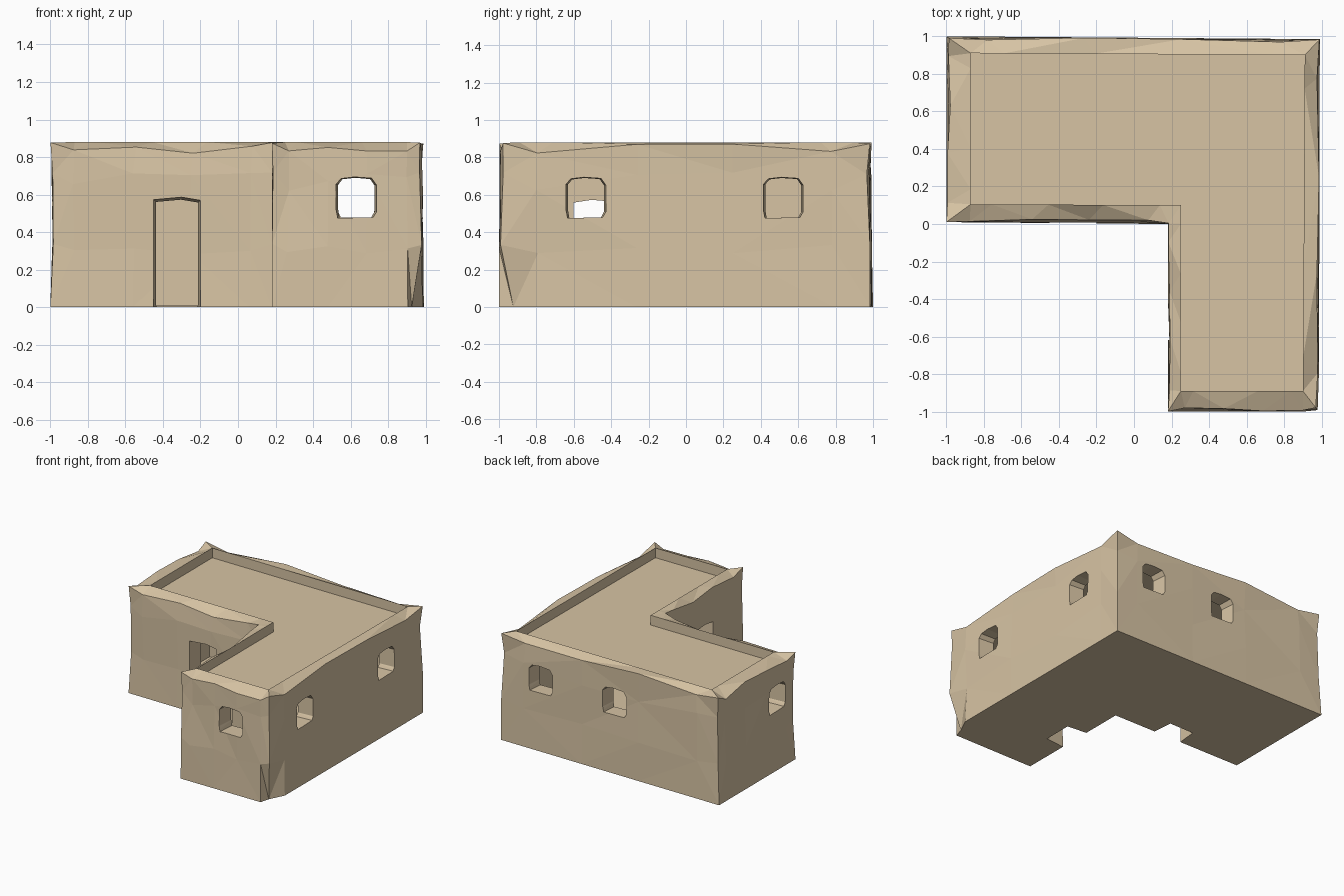
import bpy, bmesh, random
from mathutils import Vector

if "Cube" in bpy.data.objects:
    bpy.data.objects.remove(bpy.data.objects["Cube"])

random.seed(7)
clay = bpy.data.materials.new("clay")
clay.diffuse_color = (0.68, 0.55, 0.37, 1)
clay.use_nodes = True
clay.node_tree.nodes["Principled BSDF"].inputs["Base Color"].default_value = clay.diffuse_color


def loft(name, rings):
    """Closed solid through a stack of matching rings."""
    bm = bmesh.new()
    loops = [[bm.verts.new(p) for p in ring] for ring in rings]
    n = len(loops[0])
    for a, b in zip(loops, loops[1:]):
        for i in range(n):
            j = (i + 1) % n
            bm.faces.new((a[i], a[j], b[j], b[i]))
    bm.faces.new(loops[0][::-1])
    bm.faces.new(loops[-1])
    bmesh.ops.triangulate(bm, faces=[f for f in bm.faces if len(f.verts) == 4])
    bmesh.ops.recalc_face_normals(bm, faces=bm.faces)
    me = bpy.data.meshes.new(name)
    bm.to_mesh(me)
    bm.free()
    ob = bpy.data.objects.new(name, me)
    me.materials.append(clay)
    bpy.context.collection.objects.link(ob)
    return ob


def divide(corners):
    """Split every side of an outline at the same fractions."""
    pts = []
    for a, b in zip(corners, corners[1:] + corners[:1]):
        pts += [Vector(a).lerp(Vector(b), t) for t in (0, .1, .37, .63, .9)]
    return pts


# L-shaped outline of the walls and of the sunken roof
outer = divide([(-1, .01), (.18, 0), (.18, -1), (.985, -1), (.99, .985), (-1, 1)])
inner = divide([(-.87, .105), (.25, .10), (.25, -.89), (.90, -.89), (.91, .90), (-.87, .91)])
FRONT_RIGHT = 15


def ring(z, wear, drop):
    pts = []
    for i, (a, b) in enumerate(zip(outer, inner)):
        k, d = random.uniform(0, wear), random.uniform(0, drop)
        if i % 5 == 0:
            d *= .15
        if z == 0 and i == FRONT_RIGHT:      # broken corner at the base
            k = .7
        p = a.lerp(b, k)
        pts.append((p.x, p.y, z - d))
    return pts


# Worn adobe walls, parapet and roof
building = loft("adobe_house", [
    ring(0, 0, 0), ring(.34, .14, .06), ring(.72, .25, .10), ring(.88, .2, .06),
    [(p.x, p.y, .88) for p in inner],
    [(p.x, p.y, .80) for p in inner]])

# Hollow room
room = [(-.86, .145), (.33, .145), (.33, -.85), (.85, -.85), (.85, .86), (-.86, .86)]
cutters = [loft("room_cutter", [[(x, y, z) for x, y in room] for z in (.01, .72)])]


def opening(name, x, y, nx, ny, width, z0, z1, profile):
    """Tapered hole through the wall at (x, y) with outward normal (nx, ny)."""
    rings = []
    for out, s in ((.08, 1.04), (-.17, .86)):
        r = []
        for u, v in profile:
            w = u * width * s
            z = z0 + (z1 - z0) * (v if v < .5 else 1 - (1 - v) * s - (1 - s) * .2)
            r.append((x + nx * out - ny * w, y + ny * out + nx * w, z))
        rings.append(r)
    cutters.append(loft(name, rings))


window = [(-.46, 0), (.42, .02), (.5, .15), (.5, .8), (.38, .97), (-.05, 1), (-.38, .96), (-.5, .82), (-.5, .2)]
door = [(-.5, 0), (.5, 0), (.5, .975), (.1, 1), (-.5, .98)]

# Windows: one front, two right, two back, one left
for x, y, nx, ny in ((.63, -1, 0, -1), (1, -.535, 1, 0), (1, .52, 1, 0),
                     (.63, 1, 0, 1), (-.04, 1, 0, 1), (-1, .23, -1, 0)):
    opening("window_cutter", x, y, nx, ny, .22, .475, .695, window)

# Doors on both sides of the inner corner
opening("door_cutter", -.325, 0, 0, -1, .255, -.1, .59, door)
opening("door_cutter", .18, -.48, -1, 0, .28, -.1, .59, door)

bpy.context.view_layer.objects.active = building
for c in cutters:
    c.hide_render = True
    m = building.modifiers.new("cut", 'BOOLEAN')
    m.operation, m.solver, m.object = 'DIFFERENCE', 'EXACT', c
    bpy.ops.object.modifier_apply(modifier=m.name)
    bpy.data.objects.remove(c)
